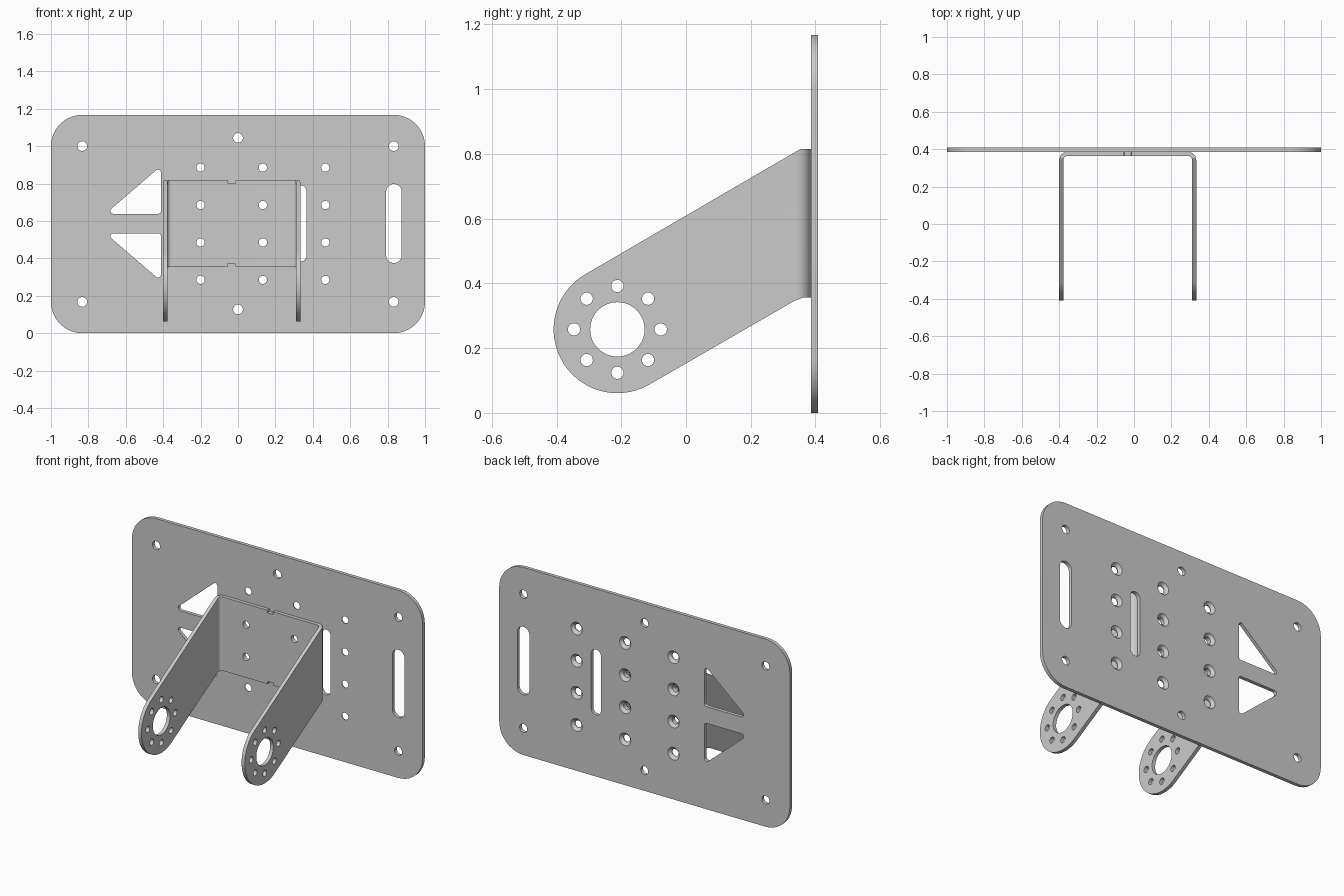
import bpy, bmesh
from math import sin, cos, pi, tan, acos, radians
from mathutils import Vector

if "Cube" in bpy.data.objects:
    bpy.data.objects.remove(bpy.data.objects["Cube"])

BACK, FACE, T = 0.408, 0.386, 0.022      # plate back, plate front, sheet thickness


def rounded(corners, segs=10):
    """Closed 2D outline from (x, y, radius) corners."""
    out, n = [], len(corners)
    for i, (x, y, r) in enumerate(corners):
        p = Vector((x, y))
        if r == 0:
            out.append(p)
            continue
        a = (Vector(corners[i - 1][:2]) - p).normalized()
        b = (Vector(corners[(i + 1) % n][:2]) - p).normalized()
        half = acos(max(-1, min(1, a.dot(b)))) / 2
        c = p + (a + b).normalized() * (r / sin(half))
        s, e = p + a * (r / tan(half)) - c, p + b * (r / tan(half)) - c
        sweep = s.angle_signed(e)
        for k in range(segs + 1):
            t = -sweep * k / segs
            out.append(c + Vector((s.x * cos(t) - s.y * sin(t), s.x * sin(t) + s.y * cos(t))))
    return out


def rect(x0, x1, z0, z1, r):
    return rounded([(x0, z0, r), (x1, z0, r), (x1, z1, r), (x0, z1, r)])


def circle(x, y, r, n=32):
    return [Vector((x + r * cos(2 * pi * i / n), y + r * sin(2 * pi * i / n))) for i in range(n)]


def place(p, axis, d):
    return {'X': (d, p[0], p[1]), 'Y': (p[0], d, p[1]), 'Z': (p[0], p[1], d)}[axis]


def loft(bm, axis, *rings):
    """Closed solid through (outline, depth) rings along an axis."""
    vs = [[bm.verts.new(place(p, axis, d)) for p in loop] for loop, d in rings]
    n = len(vs[0])
    for a, b in zip(vs, vs[1:]):
        for i in range(n):
            bm.faces.new((a[i], a[(i + 1) % n], b[(i + 1) % n], b[i]))
    bm.faces.new(vs[0][::-1])
    bm.faces.new(vs[-1])


def prism(bm, axis, loop, d0, d1):
    loft(bm, axis, (loop, d0), (loop, d1))


def finish(bm, name):
    bmesh.ops.recalc_face_normals(bm, faces=bm.faces)
    me = bpy.data.meshes.new(name)
    bm.to_mesh(me)
    bm.free()
    ob = bpy.data.objects.new(name, me)
    bpy.context.collection.objects.link(ob)
    return ob


def carve(ob, cutter, op):
    cutter.hide_render = True
    m = ob.modifiers.new(op, 'BOOLEAN')
    m.operation, m.solver, m.object = op, 'EXACT', cutter
    ev = ob.evaluated_get(bpy.context.evaluated_depsgraph_get())
    me = bpy.data.meshes.new_from_object(ev)
    ob.modifiers.clear()
    ob.data = me
    bpy.data.objects.remove(cutter)


def smooth(ob):
    bpy.ops.object.select_all(action='DESELECT')
    ob.select_set(True)
    bpy.context.view_layer.objects.active = ob
    bpy.ops.object.shade_smooth_by_angle(angle=radians(30))


cols, rows = (-0.2, 0.133, 0.467), (0.285, 0.485, 0.685, 0.885)

# mounting plate
bm = bmesh.new()
prism(bm, 'Y', rect(-1, 1, 0, 1.167, 0.167), FACE, BACK)
plate = finish(bm, "mounting_plate")

# plate openings: slots, triangles, plain holes, countersunk holes
bm = bmesh.new()
y0, y1 = FACE - 0.02, BACK + 0.02
prism(bm, 'Y', rect(0.792, 0.875, 0.375, 0.797, 0.041), y0, y1)
prism(bm, 'Y', rect(0.3, 0.367, 0.383, 0.79, 0.033), y0, y1)
for s in (1, -1):
    tri = [(-0.709, 0.052), (-0.412, 0.052), (-0.412, 0.307)]
    prism(bm, 'Y', rounded([(x, 0.586 + s * z, 0.016) for x, z in tri]), y0, y1)
spots = [(x, z) for x in (-0.833, 0.833) for z in (0.167, 1.0)] + [(0, 0.127), (0, 1.044)]
for x, z in spots:
    prism(bm, 'Y', circle(x, z, 0.026), y0, y1)
for x in cols:
    for z in rows:
        small, big = circle(x, z, 0.022), circle(x, z, 0.039)
        loft(bm, 'Y', (small, y0), (small, BACK - 0.017), (big, BACK), (big, y1))
carve(plate, finish(bm, "plate_cutter"), 'DIFFERENCE')
smooth(plate)

# folded bracket: bent U section trimmed by the slanted arm profile
L, R, F = -0.4, 0.333, -0.45
bm = bmesh.new()
prism(bm, 'Z', rounded([(L, F, 0), (L, FACE, 0.045), (R, FACE, 0.045), (R, F, 0),
                        (R - T, F, 0), (R - T, FACE - T, 0.023),
                        (L + T, FACE - T, 0.023), (L + T, F, 0)]), 0, 1)
bracket = finish(bm, "folded_bracket")

cy, cz, rad = -0.212, 0.258, 0.197
profile = [Vector((cy + rad * cos(a), cz + rad * sin(a)))
           for a in (radians(120 + 180 * i / 40) for i in range(41))]
profile += [Vector(p) for p in ((0.335, 0.346), (0.362, 0.356), (0.42, 0.356),
                                (0.42, 0.815), (0.353, 0.815))]
bm = bmesh.new()
prism(bm, 'X', profile, -0.5, 0.45)
carve(bracket, finish(bm, "arm_profile"), 'INTERSECT')

# bracket openings: pivot bores, bolt circles, web holes, edge notches
bm = bmesh.new()
prism(bm, 'X', circle(cy, cz, 0.084, 48), -0.5, 0.45)
for i in range(8):
    a = i * pi / 4
    prism(bm, 'X', circle(cy + 0.134 * cos(a), cz + 0.134 * sin(a), 0.019, 24), -0.5, 0.45)
for x in cols[:2]:
    for z in rows[1:3]:
        prism(bm, 'Y', circle(x, z, 0.022), 0.33, 0.42)
for z in (0.356, 0.815):
    prism(bm, 'Y', rect(-0.053, -0.014, z - 0.016, z + 0.016, 0.003), 0.33, 0.42)
carve(bracket, finish(bm, "bracket_cutter"), 'DIFFERENCE')
smooth(bracket)
